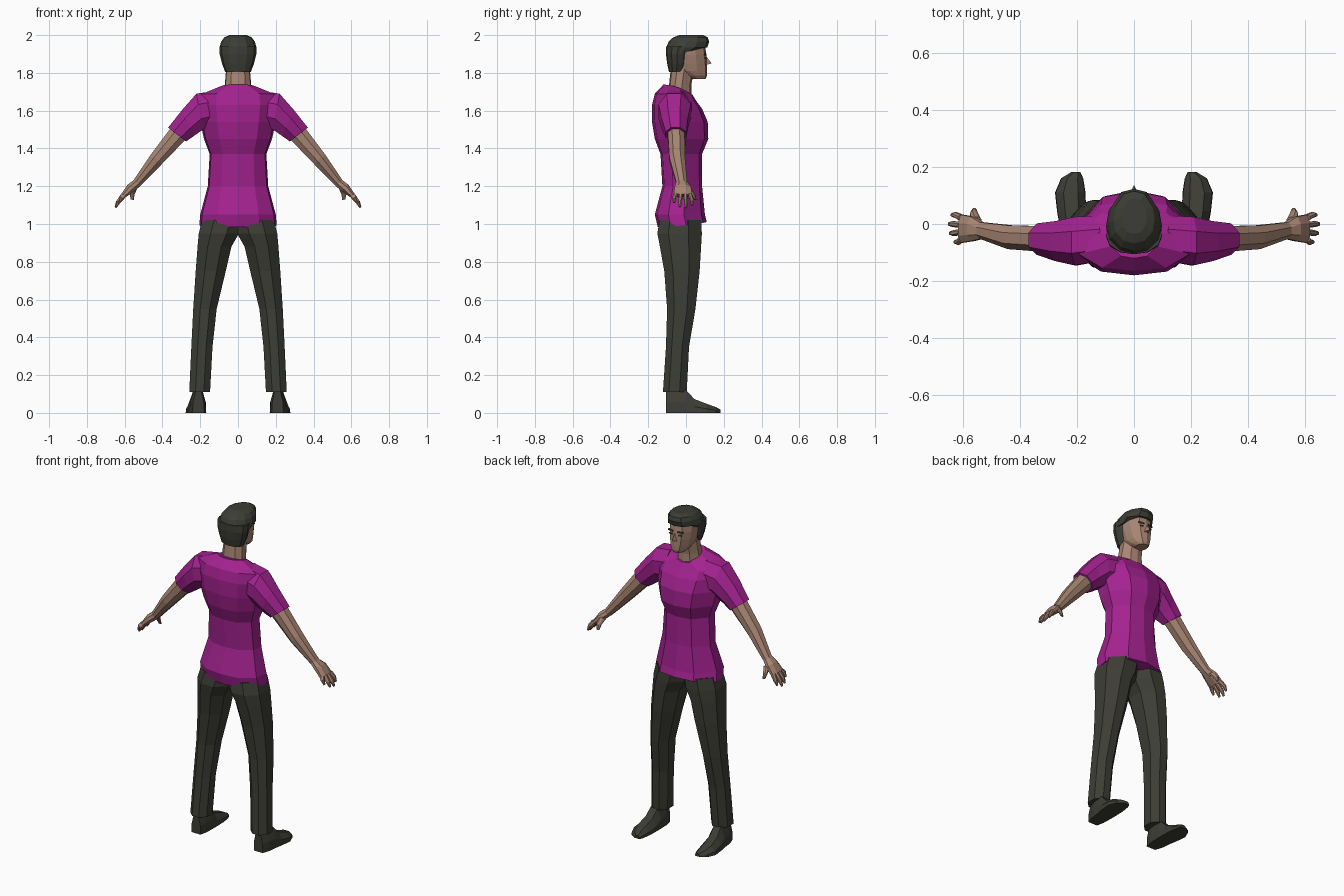
import bpy, bmesh, math
from mathutils import Vector, Matrix


def material(name, rgb):
    m = bpy.data.materials.new(name)
    m.diffuse_color = (*rgb, 1)
    return m


SHIRT = material("magenta_cloth", (0.37, 0.016, 0.28))
DARK = material("dark_olive", (0.046, 0.047, 0.036))
SKIN = material("skin", (0.39, 0.235, 0.17))


def finish(bm, name, mat, mirror=False):
    bmesh.ops.recalc_face_normals(bm, faces=bm.faces)
    me = bpy.data.meshes.new(name)
    bm.to_mesh(me)
    bm.free()
    me.materials.append(mat)
    ob = bpy.data.objects.new(name, me)
    bpy.context.collection.objects.link(ob)
    if mirror:
        mod = ob.modifiers.new("mirror", 'MIRROR')
        mod.use_axis[0] = True
        mod.use_clip = False
        mod.use_mirror_merge = False
    return ob


def loft(name, rings, mat, mirror=False):
    """Skin a list of equal-length point rings and cap both ends."""
    bm = bmesh.new()
    vs = [[bm.verts.new(p) for p in r] for r in rings]
    n = len(vs[0])
    for a, b in zip(vs, vs[1:]):
        for i in range(n):
            j = (i + 1) % n
            bm.faces.new((a[i], a[j], b[j], b[i]))
    bm.faces.new(vs[0])
    bm.faces.new(vs[-1])
    return finish(bm, name, mat, mirror)


# Half cross-sections from back (0) to front (1): (width factor, depth factor)
BODY = [(0, 0), (.55, .05), (.95, .27), (1, .58), (.55, .93), (0, 1)]
HEAD = [(0, 0), (.5, .05), (.88, .22), (1, .45), (.9, .7), (.5, .95), (0, 1)]
OCT = [(.3, 0), (.7, 0), (1, .25), (1, .7), (.7, 1), (.3, 1), (0, .7), (0, .25)]


def sym_ring(half, z, w, yb, yf, drop=0):
    """Left-right symmetric ring; drop lowers the front."""
    pts = [(w * u, yb + (yf - yb) * t, z - drop * t * t) for u, t in half]
    return pts + [(-x, y, zz) for x, y, zz in pts[-2:0:-1]]


def limb_ring(upper, lower, y0, y1):
    """Octagon between an upper and a lower (x, z) edge and a y range."""
    return [(upper[0] + (lower[0] - upper[0]) * t, y0 + (y1 - y0) * s,
             upper[1] + (lower[1] - upper[1]) * t) for t, s in OCT]


# Shirt body
loft("shirt_body", [sym_ring(BODY, *r) for r in [
    (.985, .205, -.15, .11, -.025), (1.05, .2, -.165, .1), (1.2, .16, -.125, .085),
    (1.37, .15, -.135, .085), (1.45, .18, -.165, .118), (1.54, .2, -.18, .115),
    (1.63, .212, -.18, .085, .02), (1.69, .205, -.165, .055, .04),
    (1.738, .085, -.12, .035, .055)]], SHIRT)

# Sleeves
loft("sleeve", [limb_ring(*r) for r in [
    ((.12, 1.705), (.12, 1.52), -.13, .03), ((.22, 1.69), (.185, 1.5), -.145, .025),
    ((.295, 1.605), (.235, 1.465), -.13, .01), ((.37, 1.51), (.275, 1.437), -.108, .002)]],
    SHIRT, True)

# Arms and palms
loft("arm", [limb_ring(*r) for r in [
    ((.34, 1.53), (.26, 1.465), -.098, -.008), ((.46, 1.37), (.405, 1.315), -.088, -.005),
    ((.553, 1.232), (.515, 1.203), -.052, .006), ((.585, 1.208), (.548, 1.175), -.06, .026),
    ((.618, 1.158), (.592, 1.143), -.066, .033)]], SKIN, True)

# Fingers and thumb
for i, (y, tip, spread) in enumerate([(-.053, .63, -.01), (-.028, .646, -.004),
                                      (-.003, .65, .003), (.022, .64, .01)]):
    drop = 1.15 - (tip - .605) * 1.35
    loft(f"finger_{i + 1}", [limb_ring(*r) for r in [
        ((.617, 1.162), (.592, 1.145), y - .011, y + .011),
        ((tip - .004, drop + .03), (tip - .024, drop + .018), y + spread - .01, y + spread + .01),
        ((tip + .003, drop), (tip - .006, drop - .006), y + spread - .006, y + spread + .006)]],
        SKIN, True)
loft("thumb", [limb_ring(*r) for r in [
    ((.57, 1.2), (.535, 1.185), -.005, .024), ((.575, 1.165), (.548, 1.155), .022, .047),
    ((.568, 1.13), (.552, 1.127), .042, .056)]], SKIN, True)

# Trousers
loft("trouser_leg", [[(x0 + (x1 - x0) * u, yb + (yf - yb) * t, z) for u, t in OCT]
                     for z, x0, x1, yb, yf in [
    (1.02, -.02, .19, -.14, .08), (.95, -.005, .208, -.152, .084), (.88, .035, .214, -.138, .08),
    (.75, .065, .224, -.115, .072), (.55, .113, .237, -.1, .05), (.35, .135, .247, -.106, .016),
    (.11, .148, .258, -.122, .004)]], DARK, True)

# Shoes: flat soles, lofted from heel to toe
SHOE = [(0, 0), (1, 0), (.98, .45), (.72, 1), (.25, 1), (.02, .45)]
loft("shoe", [[(x0 + (x1 - x0) * u, y, h * t) for u, t in SHOE]
              for y, x0, x1, h in [
    (-.105, .18, .24, .12), (-.06, .17, .255, .13), (.0, .168, .262, .12),
    (.045, .168, .27, .073), (.11, .17, .277, .048), (.16, .178, .256, .03),
    (.182, .188, .22, .018)]], DARK, True)

# Neck and head
loft("neck", [sym_ring(BODY, *r) for r in [
    (1.66, .075, -.1, .03), (1.735, .07, -.09, .028), (1.83, .062, -.08, .045)]], SKIN)
loft("head", [sym_ring(HEAD, *r) for r in [
    (1.768, .034, .03, .104), (1.785, .05, -.01, .111), (1.81, .063, -.06, .112),
    (1.85, .073, -.075, .111), (1.895, .08, -.08, .108), (1.95, .08, -.08, .1)]], SKIN)

# Hair: back and sides, then a cap that overhangs the forehead
loft("hair_back", [sym_ring(HEAD, *r) for r in [
    (1.805, .068, -.09, -.005), (1.85, .085, -.1, .018),
    (1.9, .097, -.106, .025), (1.94, .098, -.105, .04)]], DARK)
loft("hair_top", [sym_ring(HEAD, *r) for r in [
    (1.9, .096, -.104, .07, -.03), (1.935, .098, -.104, .113), (1.965, .089, -.092, .123),
    (1.988, .073, -.068, .115), (2.0, .045, -.035, .09)]], DARK)

# Nose
bm = bmesh.new()
v = [bm.verts.new(p) for p in [(0, .106, 1.89), (-.015, .106, 1.842), (.015, .106, 1.842),
                               (0, .136, 1.85)]]
for f in [(0, 1, 3), (0, 3, 2), (1, 2, 3), (0, 2, 1)]:
    bm.faces.new([v[i] for i in f])
finish(bm, "nose", SKIN)


def plate(name, centre, size, turn, mat, mirror):
    bm = bmesh.new()
    bmesh.ops.create_cube(bm, size=1, matrix=Matrix.Translation(Vector(centre))
                          @ Matrix.Rotation(math.radians(turn), 4, 'Z')
                          @ Matrix.Diagonal((*size, 1)))
    finish(bm, name, mat, mirror)


# Eyebrows and eyes
plate("eyebrow", (.031, .1015, 1.897), (.036, .007, .009), -13, DARK, True)
plate("eye", (.03, .1025, 1.878), (.022, .006, .008), -13, DARK, True)
